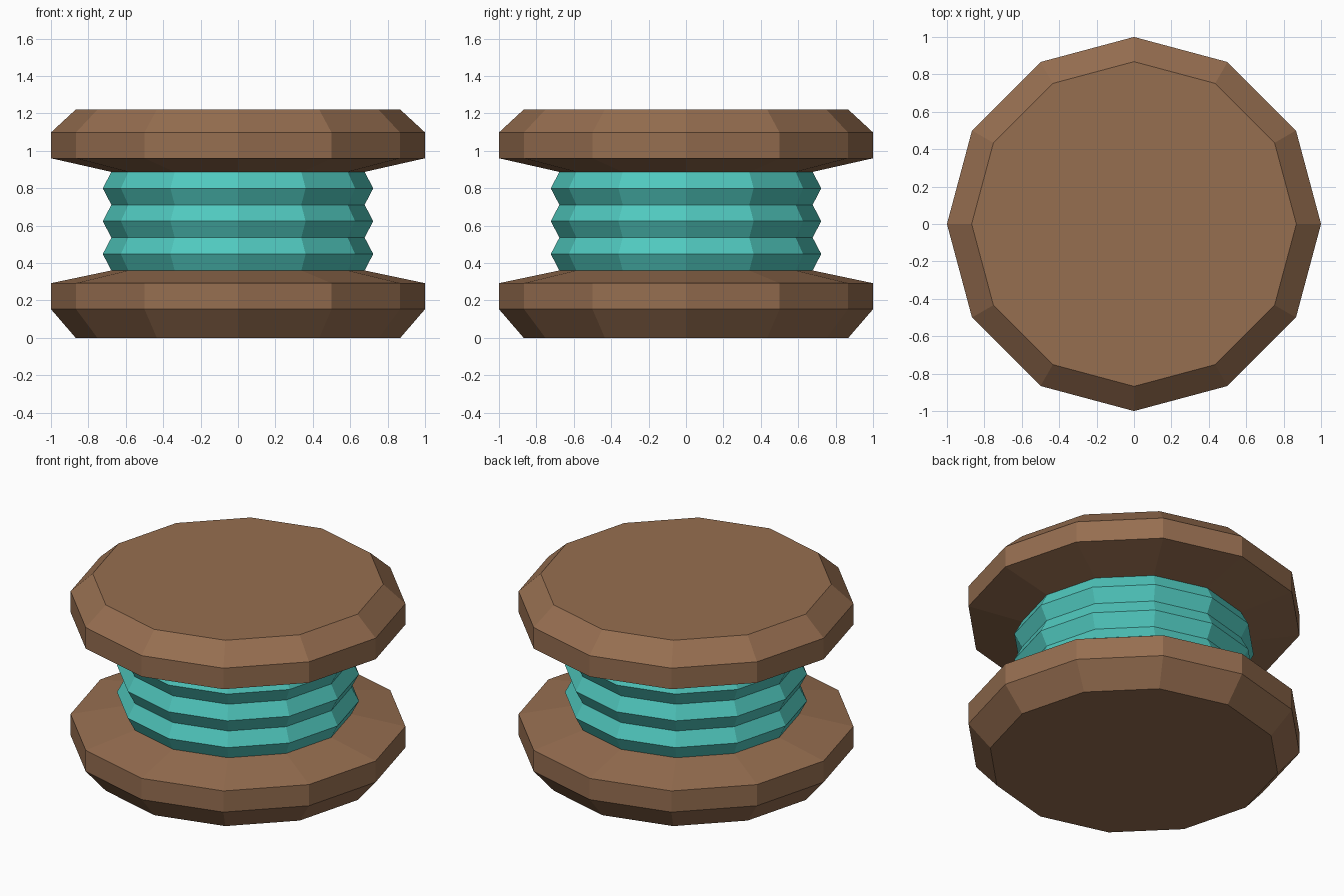
import bpy
import bmesh
import math

SIDES = 12

old = bpy.data.objects.get("Cube")
if old:
    bpy.data.objects.remove(old, do_unlink=True)


def material(name, rgb):
    mat = bpy.data.materials.new(name)
    mat.use_nodes = True
    mat.diffuse_color = (*rgb, 1)
    mat.node_tree.nodes["Principled BSDF"].inputs["Base Color"].default_value = (*rgb, 1)
    return mat


def lathe(name, profile, mat, cap_bottom=False, cap_top=False):
    """Sweep (radius, z) points around z into a faceted solid."""
    bm = bmesh.new()
    angles = [math.tau * i / SIDES for i in range(SIDES)]
    rings = [[bm.verts.new((r * math.cos(a), r * math.sin(a), z)) for a in angles]
             for r, z in profile]
    for low, high in zip(rings, rings[1:]):
        for i in range(SIDES):
            j = (i + 1) % SIDES
            bm.faces.new((low[i], low[j], high[j], high[i]))
    if cap_bottom:
        bm.faces.new(rings[0][::-1])
    if cap_top:
        bm.faces.new(rings[-1])
    mesh = bpy.data.meshes.new(name)
    bm.to_mesh(mesh)
    bm.free()
    mesh.materials.append(mat)
    obj = bpy.data.objects.new(name, mesh)
    bpy.context.collection.objects.link(obj)
    return obj


wood = material("brown wood", (0.305, 0.156, 0.08))
thread = material("teal thread", (0.08, 0.577, 0.515))

VALLEY, PEAK = 0.677, 0.723
NECK_LOW, NECK_HIGH = 0.36, 0.887

# Bevelled wooden discs, tapering towards the neck
lathe("bottom_disc", [(0.868, 0), (1, 0.153), (1, 0.292), (VALLEY, NECK_LOW)],
      wood, cap_bottom=True)
lathe("top_disc", [(VALLEY, NECK_HIGH), (1, 0.96), (1, 1.098), (0.868, 1.22)],
      wood, cap_top=True)

# Three ridges of wound thread
STEPS = 6
step = (NECK_HIGH - NECK_LOW) / STEPS
ridges = [(PEAK if i % 2 else VALLEY, NECK_LOW + i * step) for i in range(STEPS + 1)]
lathe("wound_thread", ridges, thread)
